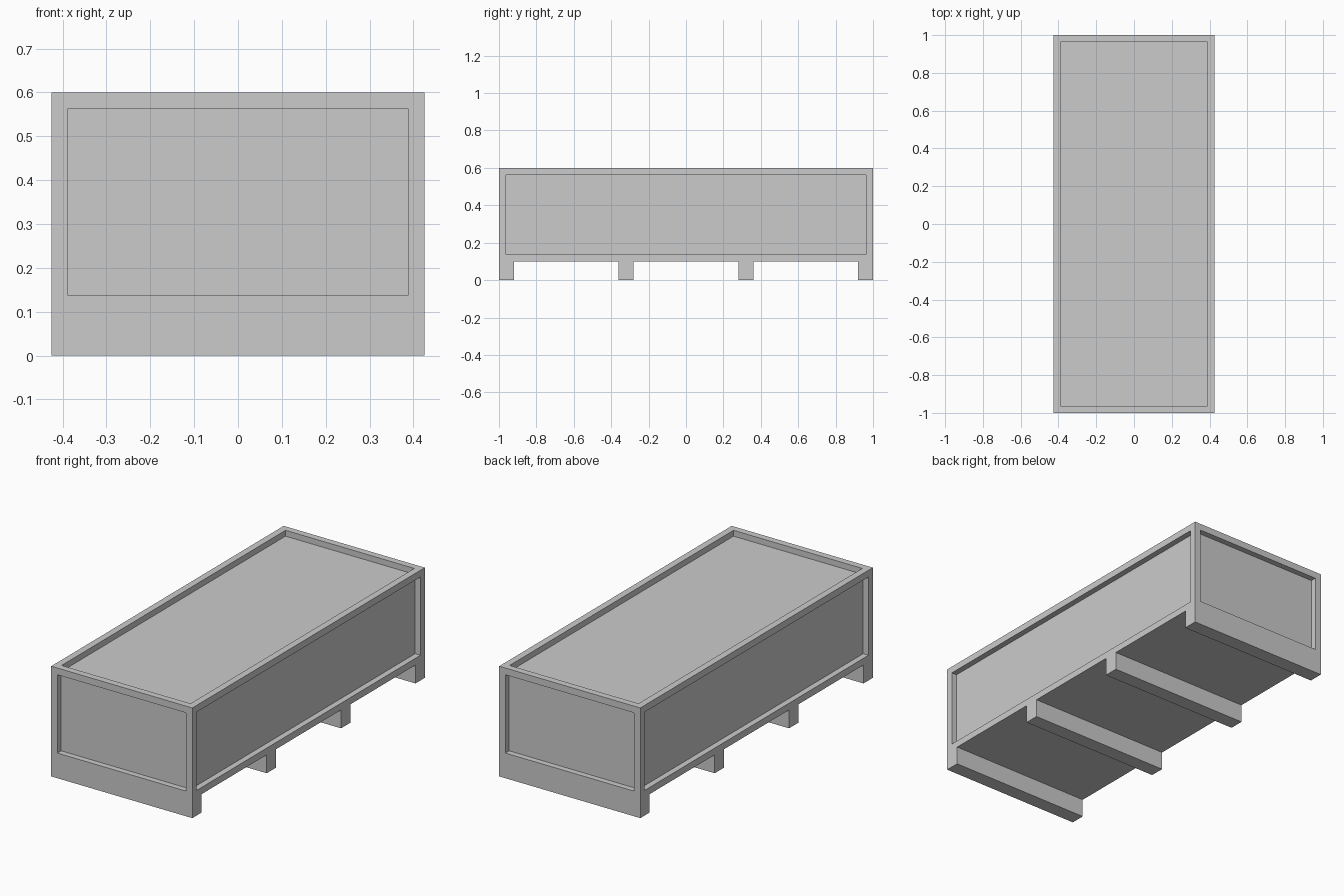
import bpy, bmesh
from mathutils import Vector

if "Cube" in bpy.data.objects:
    bpy.data.objects.remove(bpy.data.objects["Cube"])

W, L, BOTTOM, TOP = 0.85, 2.0, 0.10, 0.60
RIM, DEPTH = 0.037, 0.032


def box(name, centre, size):
    """Add a box object and return it."""
    bm = bmesh.new()
    bmesh.ops.create_cube(bm, size=1)
    for v in bm.verts:
        v.co = Vector(a * b for a, b in zip(v.co, size)) + Vector(centre)
    mesh = bpy.data.meshes.new(name)
    bm.to_mesh(mesh)
    bm.free()
    obj = bpy.data.objects.new(name, mesh)
    bpy.context.collection.objects.link(obj)
    return obj


# Crate body: recessed panels on the four sides and the lid, flat underside
crate = box("crate_body", (0, 0, (BOTTOM + TOP) / 2), (W, L, TOP - BOTTOM))
bm = bmesh.new()
bm.from_mesh(crate.data)
bm.normal_update()
panels = [f for f in bm.faces if f.normal.z > -0.5]
bmesh.ops.inset_individual(bm, faces=panels, thickness=RIM, use_even_offset=True)
inner = bmesh.ops.extrude_discrete_faces(bm, faces=panels)["faces"]
for f in inner:
    f.normal_update()
    bmesh.ops.translate(bm, verts=f.verts, vec=-f.normal * DEPTH)
bmesh.ops.recalc_face_normals(bm, faces=bm.faces)
bm.to_mesh(crate.data)
bm.free()

# Skids: four full-width bearers under the crate
for i, y in enumerate((-0.96, -0.32, 0.32, 0.96)):
    box(f"skid_{i + 1}", (0, y, BOTTOM / 2), (W, 0.08, BOTTOM))
